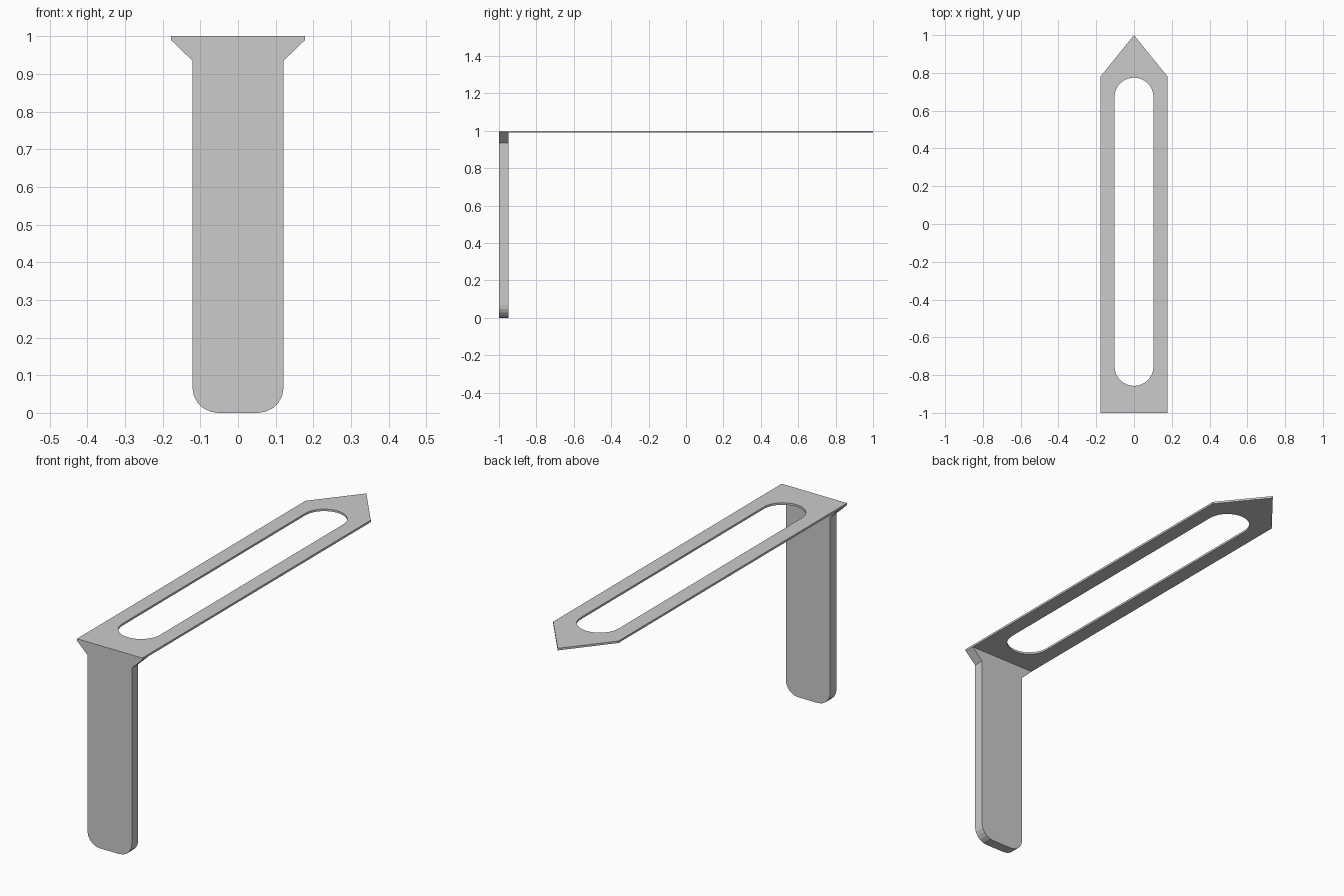
import bpy, bmesh
from math import sin, cos, pi
from mathutils import Vector

if "Cube" in bpy.data.objects:
    bpy.data.objects.remove(bpy.data.objects["Cube"])


def arc(cx, cy, r, a0, a1, n):
    return [(cx + r * cos(a0 + (a1 - a0) * i / n),
             cy + r * sin(a0 + (a1 - a0) * i / n)) for i in range(n + 1)]


def extruded(name, loops, to3d, offset):
    """Fill outline loops (later loops are holes) and extrude by offset."""
    bm = bmesh.new()
    edges = []
    for loop in loops:
        vs = [bm.verts.new(to3d(a, b)) for a, b in loop]
        edges += [bm.edges.new((vs[i - 1], vs[i])) for i in range(len(vs))]
    bmesh.ops.triangle_fill(bm, edges=edges, use_beauty=True)
    res = bmesh.ops.extrude_face_region(bm, geom=bm.faces[:], use_keep_orig=True)
    moved = [g for g in res["geom"] if isinstance(g, bmesh.types.BMVert)]
    bmesh.ops.translate(bm, verts=moved, vec=Vector(offset))
    bmesh.ops.recalc_face_normals(bm, faces=bm.faces[:])
    bmesh.ops.dissolve_limit(bm, angle_limit=0.01, verts=bm.verts[:], edges=bm.edges[:])
    mesh = bpy.data.meshes.new(name)
    bm.to_mesh(mesh)
    bm.free()
    obj = bpy.data.objects.new(name, mesh)
    bpy.context.collection.objects.link(obj)
    return obj


W, T = 0.178, 0.01      # half width and thickness of the top plate

# Pointed top plate with a long round-ended slot
outline = [(-W, -1), (W, -1), (W, 0.78), (0, 1), (-W, 0.78)]
R = 0.103
slot = arc(0, 0.775 - R, R, 0, pi, 16) + arc(0, -0.857 + R, R, pi, 2 * pi, 16)
extruded("slotted_plate", [outline, slot], lambda x, y: (x, y, 1 - T), (0, 0, T))

# Upright leg with flared shoulders and rounded bottom corners
L, C = 0.121, 0.068
right = arc(L - C, C, C, -pi / 2, 0, 5) + [(L, 0.935), (W, 1 - T)]
left = [(-x, z) for x, z in reversed(right)]
extruded("front_leg", [right + left], lambda x, z: (x, -1, z), (0, 0.05, 0))
